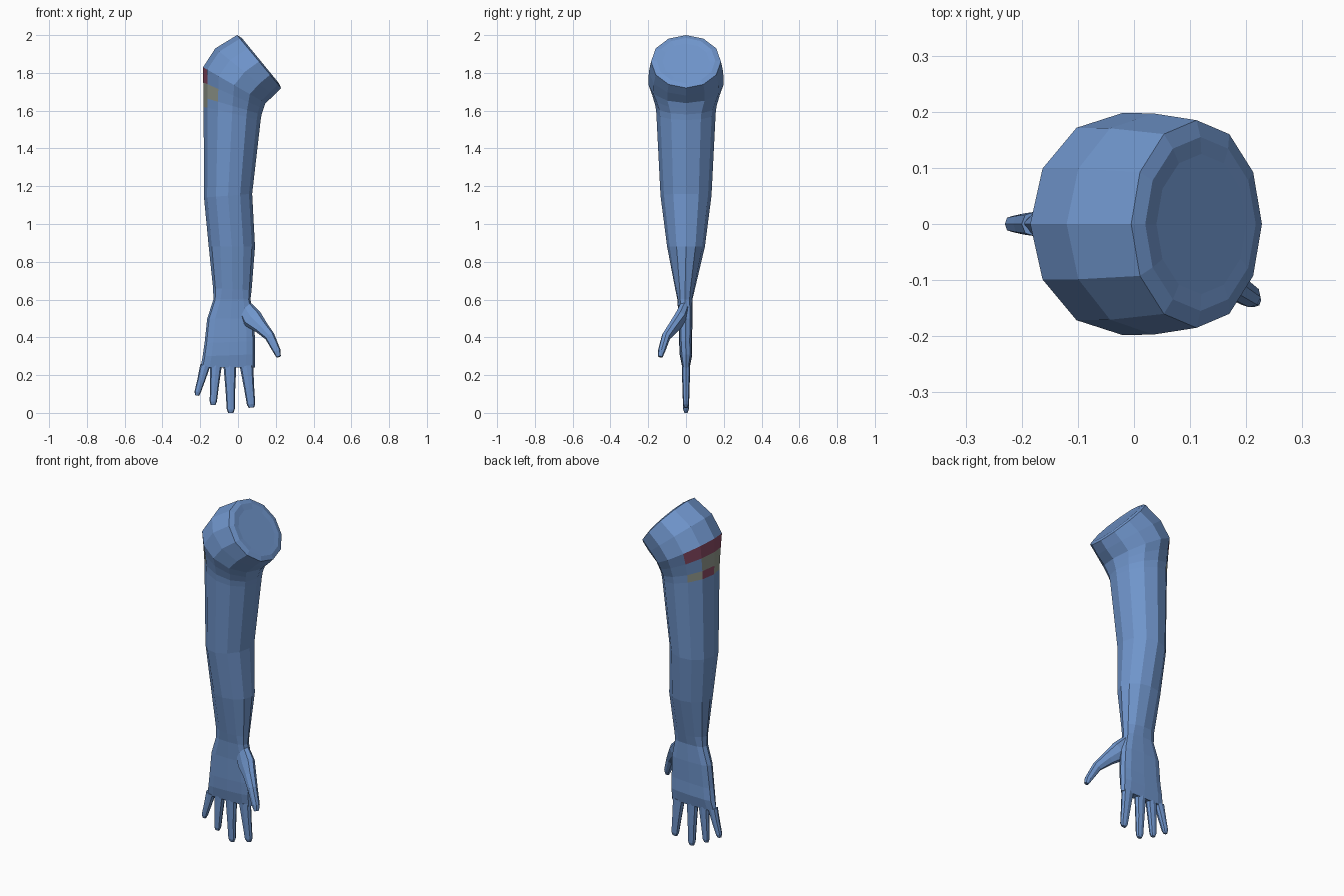
import bpy, bmesh, math
from mathutils import Vector

if "Cube" in bpy.data.objects:
    bpy.data.objects.remove(bpy.data.objects["Cube"])


def make_mat(name, col):
    m = bpy.data.materials.new(name)
    m.diffuse_color = (*col, 1)
    m.use_nodes = True
    m.node_tree.nodes["Principled BSDF"].inputs["Base Color"].default_value = m.diffuse_color
    return m


BLUE = make_mat("blue skin", (0.16, 0.30, 0.60))
RED = make_mat("muted red", (0.26, 0.07, 0.13))
TAN = make_mat("muted olive", (0.29, 0.32, 0.27))


def ring(c, u, v, n, p=1.0):
    """Closed (super)ellipse around c with half axes u and v."""
    pts = []
    for i in range(n):
        a = 2 * math.pi * i / n
        ca, sa = round(math.cos(a), 6), round(math.sin(a), 6)
        pts.append(c + u * math.copysign(abs(ca) ** p, ca)
                   + v * math.copysign(abs(sa) ** p, sa))
    return pts


def loft(name, rings, paint=None):
    """Skin a list of rings, cap both ends; paint(band, column) picks a colour."""
    bm = bmesh.new()
    vs = [[bm.verts.new(q) for q in r] for r in rings]
    n = len(vs[0])
    for b in range(len(vs) - 1):
        for i in range(n):
            j = (i + 1) % n
            f = bm.faces.new((vs[b][i], vs[b][j], vs[b + 1][j], vs[b + 1][i]))
            if paint:
                f.material_index = paint(b, i)
    bm.faces.new(vs[0])
    bm.faces.new(vs[-1])
    bmesh.ops.recalc_face_normals(bm, faces=bm.faces[:])
    me = bpy.data.meshes.new(name)
    bm.to_mesh(me)
    bm.free()
    for m in (BLUE, RED, TAN):
        me.materials.append(m)
    ob = bpy.data.objects.new(name, me)
    bpy.context.collection.objects.link(ob)
    return ob


# Arm and palm: outer edge (x, z), inner edge (x, z), half depth, y centre, squareness
sections = [
    (0.04, 1.955, 0.20, 1.765, 0.125, 0, 1),
    (0.02, 1.985, 0.217, 1.745, 0.155, 0, 1),
    (-0.005, 2.0, 0.228, 1.72, 0.185, 0, 1),
    (-0.12, 1.93, 0.19, 1.68, 0.197, 0, 1),
    (-0.185, 1.83, 0.145, 1.64, 0.198, 0, 1),
    (-0.184, 1.75, 0.135, 1.61, 0.178, 0, 1),
    (-0.183, 1.67, 0.125, 1.58, 0.162, 0, 1),
    (-0.182, 1.62, 0.12, 1.55, 0.157, 0, 1),
    (-0.18, 1.14, 0.075, 1.16, 0.135, 0, 1),
    (-0.155, 0.88, 0.09, 0.88, 0.10, 0, 1),
    (-0.132, 0.66, 0.072, 0.65, 0.052, -0.005, 0.9),
    (-0.13, 0.60, 0.066, 0.60, 0.04, -0.006, 0.7),
    (-0.163, 0.50, 0.085, 0.50, 0.037, -0.002, 0.6),
    (-0.177, 0.37, 0.09, 0.38, 0.034, -0.003, 0.6),
    (-0.187, 0.30, 0.091, 0.31, 0.033, 0.0, 0.6),
    (-0.199, 0.24, 0.09, 0.24, 0.020, 0.0, 0.6),
]
arm_rings = []
for ax, az, bx, bz, ry, cy, p in sections:
    a, b = Vector((ax, cy, az)), Vector((bx, cy, bz))
    arm_rings.append(ring((a + b) / 2, (b - a) / 2, Vector((0, ry, 0)), 12, p))


# Stepped patch on the outer upper arm (columns 4,5 back; 6,7 front)
def patch(band, col):
    if band == 4:
        return 1 if col in (4, 5, 6) else 0
    if band == 5:
        return 2 if col in (5, 6, 7) else 0
    if band == 6:
        return {4: 2, 5: 1, 6: 2}.get(col, 0)
    return 0


loft("arm_and_palm", arm_rings, patch)


# Fingers and thumb: tapered tubes through (x, y, z, half width, half depth)
def digit(name, path, n=8):
    pts = [Vector(q[:3]) for q in path]
    rings = []
    for i, q in enumerate(path):
        d = (pts[min(i + 1, len(pts) - 1)] - pts[max(i - 1, 0)]).normalized()
        u = d.cross(Vector((0, 1, 0))).normalized()
        v = d.cross(u)
        rings.append(ring(pts[i], u * q[3], v * q[4], n, 0.8))
    loft(name, rings)


for name, x0, x1, tip, w in (("little_finger", -0.174, -0.217, 0.092, 0.027),
                             ("ring_finger", -0.117, -0.132, 0.042, 0.031),
                             ("middle_finger", -0.043, -0.038, 0.0, 0.034),
                             ("index_finger", 0.045, 0.071, 0.028, 0.036)):
    def at(t, z, k, dep):
        return (x0 + (x1 - x0) * t, 0, z, w * k, dep)
    h = 0.25 - tip
    digit(name, [at(0, 0.25, 1, 0.022), at(0.5, 0.25 - h * 0.5, 0.76, 0.019),
                 at(0.93, tip + 0.018, 0.62, 0.015), at(1, tip, 0.4, 0.009)])

digit("thumb", [(0.035, -0.008, 0.56, 0.04, 0.028),
                (0.075, -0.03, 0.50, 0.055, 0.032),
                (0.122, -0.065, 0.455, 0.038, 0.028),
                (0.168, -0.105, 0.405, 0.027, 0.024),
                (0.207, -0.13, 0.325, 0.02, 0.019),
                (0.215, -0.136, 0.297, 0.012, 0.012)])
